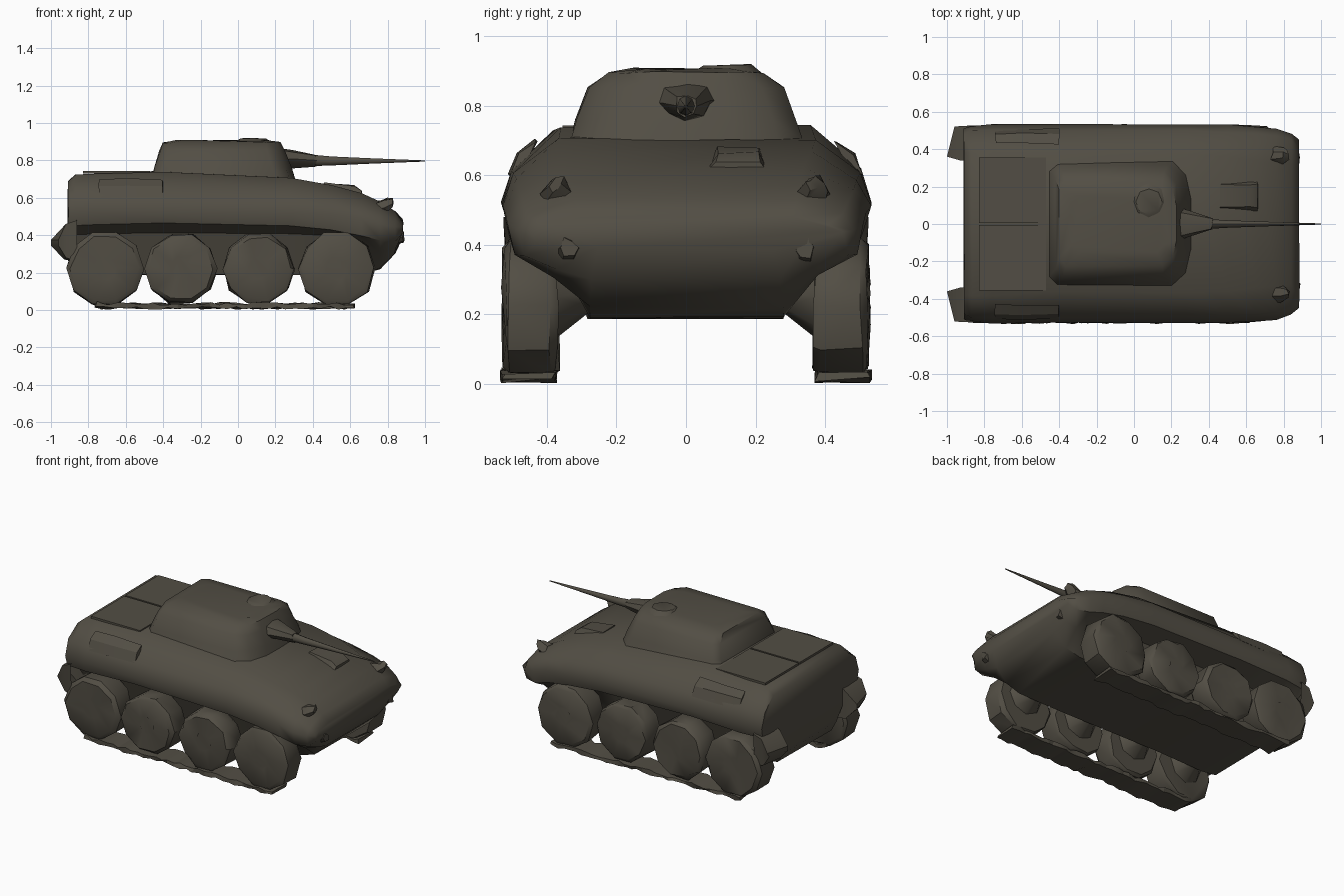
import bpy, bmesh, math, random
from mathutils import Vector, Matrix

random.seed(4)
paint = bpy.data.materials.new("olive_drab")
paint.diffuse_color = (0.085, 0.076, 0.058, 1)


def finish(name, bm, angle=35, jitter=0.0):
    """Turn a bmesh into a painted, smooth-by-angle object."""
    for v in bm.verts:
        v.co += Vector([random.uniform(-jitter, jitter) for _ in range(3)])
    bmesh.ops.recalc_face_normals(bm, faces=bm.faces)
    me = bpy.data.meshes.new(name)
    bm.to_mesh(me)
    bm.free()
    me.materials.append(paint)
    ob = bpy.data.objects.new(name, me)
    bpy.context.collection.objects.link(ob)
    bpy.ops.object.select_all(action='DESELECT')
    ob.select_set(True)
    bpy.context.view_layer.objects.active = ob
    bpy.ops.object.shade_smooth_by_angle(angle=math.radians(angle))
    return ob


def loft(name, rings, angle=35, jitter=0.0, caps=(True, True)):
    """Skin a list of closed rings with equal point counts and cap the ends."""
    bm = bmesh.new()
    vs = [[bm.verts.new(p) for p in r] for r in rings]
    n = len(vs[0])
    for a, b in zip(vs, vs[1:]):
        for i in range(n):
            bm.faces.new((a[i], a[(i + 1) % n], b[(i + 1) % n], b[i]))
    for ring, cap in ((vs[0], caps[0]), (vs[-1], caps[1])):
        if cap:
            bm.faces.new(ring)
    return finish(name, bm, angle, jitter)


def hull_ring(x, zb, bw, zi, wi, zs, w, zm, wd, zd, wt, zt):
    """Half section (belly, inner sponson, skirt, shoulder, deck), mirrored in y."""
    half = [(bw, zb), (wi, zi), (w - 0.02, zs), (w, zm), (wd, zd), (wt, zt)]
    return [(x, y, z) for y, z in half] + [(x, -y, z) for y, z in reversed(half)]


# hull: sections from the upright engine plate to the rounded nose
loft("hull", [
    hull_ring(-0.91, 0.27, 0.28, 0.38, 0.36, 0.45, 0.51, 0.52, 0.48, 0.62, 0.38, 0.69),
    hull_ring(-0.87, 0.20, 0.28, 0.40, 0.36, 0.455, 0.52, 0.52, 0.50, 0.62, 0.38, 0.725),
    hull_ring(-0.76, 0.19, 0.28, 0.41, 0.36, 0.46, 0.53, 0.52, 0.50, 0.62, 0.38, 0.73),
    hull_ring(-0.40, 0.19, 0.28, 0.41, 0.36, 0.465, 0.53, 0.52, 0.50, 0.615, 0.36, 0.742),
    hull_ring(0.28, 0.19, 0.28, 0.41, 0.36, 0.45, 0.53, 0.52, 0.50, 0.61, 0.37, 0.705),
    hull_ring(0.50, 0.19, 0.28, 0.40, 0.37, 0.43, 0.53, 0.51, 0.49, 0.59, 0.36, 0.67),
    hull_ring(0.66, 0.19, 0.28, 0.37, 0.38, 0.40, 0.52, 0.49, 0.48, 0.56, 0.34, 0.625),
    hull_ring(0.76, 0.22, 0.28, 0.31, 0.38, 0.37, 0.51, 0.46, 0.47, 0.53, 0.33, 0.575),
    hull_ring(0.84, 0.30, 0.27, 0.33, 0.37, 0.37, 0.485, 0.44, 0.45, 0.49, 0.32, 0.525),
    hull_ring(0.88, 0.39, 0.25, 0.40, 0.33, 0.41, 0.45, 0.44, 0.41, 0.46, 0.30, 0.48),
], 50, 0.004)


def turret_ring(x0, x1, hw, z, c):
    """Rounded rectangle: small rear corners, wider front corners."""
    half = [(x0, hw - 0.04), (x0 + 0.04, hw), (x1 - c, hw), (x1 - c * 0.3, hw * 0.78), (x1, hw * 0.4)]
    return [(x, y, z) for x, y in half] + [(x, -y, z) for x, y in reversed(half)]


# turret with sloping sides
loft("turret", [
    turret_ring(-0.46, 0.305, 0.335, 0.70, 0.10),
    turret_ring(-0.445, 0.285, 0.315, 0.76, 0.10),
    turret_ring(-0.42, 0.25, 0.28, 0.85, 0.09),
    turret_ring(-0.405, 0.23, 0.225, 0.895, 0.08),
    turret_ring(-0.33, 0.18, 0.15, 0.906, 0.06),
], 45, 0.004, caps=(False, True))


def disc_x(x, r, ry, z, n=8):
    return [(x, ry * math.cos(2 * math.pi * i / n), z + r * math.sin(2 * math.pi * i / n)) for i in range(n)]


# gun shield and tapering barrel
loft("gun_mantlet", [disc_x(0.22, 0.055, 0.09, 0.815), disc_x(0.29, 0.05, 0.07, 0.81),
                     disc_x(0.42, 0.032, 0.032, 0.80)], 40, 0.006, caps=(False, True))
loft("gun_barrel", [disc_x(0.40, 0.030, 0.026, 0.80), disc_x(0.50, 0.024, 0.020, 0.797),
                    disc_x(0.72, 0.014, 0.012, 0.797), disc_x(1.0, 0.003, 0.003, 0.797)], 50)

# low commander hatch
loft("commander_hatch", [[(0.08 + r * math.cos(math.pi * i / 4), 0.12 + r * math.sin(math.pi * i / 4), z)
                          for i in range(8)] for r, z in ((0.10, 0.895), (0.07, 0.917))],
     35, 0.003, caps=(False, True))


def wheel_ring(cx, cz, r, y, n=10):
    return [(cx + r * math.cos(2 * math.pi * i / n), y,
             cz + r * math.sin(2 * math.pi * i / n)) for i in range(n)]


for side, s in (("left", 1), ("right", -1)):
    # lumpy road wheels with nearly flat faces
    for k, cx in enumerate((-0.71, -0.305, 0.11, 0.53)):
        r = 0.202 if k in (0, 3) else 0.19
        loft(f"{side}_wheel_{k + 1}", [
            wheel_ring(cx, 0.222, r * 0.95, s * 0.37), wheel_ring(cx, 0.222, r, s * 0.39),
            wheel_ring(cx, 0.222, r, s * 0.505), wheel_ring(cx, 0.222, r * 0.9, s * 0.522),
            wheel_ring(cx, 0.225, r * 0.3, s * 0.524)], 40, 0.008)
        # conical suspension arm joining wheel and belly
        loft(f"{side}_axle_{k + 1}", [
            wheel_ring(cx, 0.265, 0.06, s * 0.28, 8), wheel_ring(cx, 0.25, 0.12, s * 0.375, 8)],
            50, caps=(False, False))
    # worn ground run of the track
    path = [(-0.76, 0.03)] + [(-0.73 + 0.045 * i, 0.022) for i in range(31)]
    y0, y1 = s * 0.378, s * 0.527
    loft(f"{side}_track", [[(x, y0, z - 0.011), (x, y1, z - 0.011), (x, y1, z + 0.012), (x, y0, z + 0.012)]
                           for x, z in path], 20, 0.009)
    # rear mudguard flaring to a point
    loft(f"{side}_rear_mudguard", [
        [(-0.86, s * 0.34, 0.26), (-0.86, s * 0.51, 0.26), (-0.86, s * 0.525, 0.48), (-0.86, s * 0.34, 0.50)],
        [(-0.93, s * 0.34, 0.27), (-0.92, s * 0.50, 0.28), (-0.92, s * 0.525, 0.46), (-0.93, s * 0.34, 0.45)],
        [(-1.0, s * 0.36, 0.345), (-0.96, s * 0.50, 0.345), (-0.96, s * 0.52, 0.375), (-1.0, s * 0.36, 0.375)],
    ], 35, caps=(False, True))
    # headlight guard and tow hook on the nose
    loft(f"{side}_headlight_guard", [disc_x(0.74, 0.045, 0.05, 0.535, 6), disc_x(0.79, 0.045, 0.045, 0.555, 6),
                                     disc_x(0.825, 0.02, 0.02, 0.575, 6)], 30, 0.010, caps=(False, True))
    bpy.context.object.location.y = s * 0.37
    loft(f"{side}_tow_hook", [disc_x(0.83, 0.04, 0.04, 0.385, 6), disc_x(0.885, 0.03, 0.025, 0.39, 6)],
         30, 0.008, caps=(False, True))
    bpy.context.object.location.y = s * 0.34
    # stowage on the hull shoulder
    loft(f"{side}_stowage", [
        [(x, s * 0.46, 0.63), (x, s * 0.51, 0.60), (x, s * 0.485, 0.66), (x, s * 0.43, 0.70)]
        for x in (-0.74, -0.60, -0.40)], 25, 0.006)
    # engine deck cover plate
    loft(f"{side}_engine_cover", [[(x, y, z) for x, y in ((-0.83, s * 0.006), (-0.47, s * 0.006),
                                                          (-0.47, s * 0.355), (-0.83, s * 0.355))]
                                  for z in (0.73, 0.744)], 35, caps=(False, True))

# small driver's hood on the sloping front
loft("driver_hood", [
    [(x, y, z) for y, z in ((0.06, 0.61), (0.24, 0.61), (0.21, zt), (0.09, zt))]
    for x, zt in ((0.46, 0.682), (0.62, 0.665), (0.66, 0.64))], 30, 0.004)
